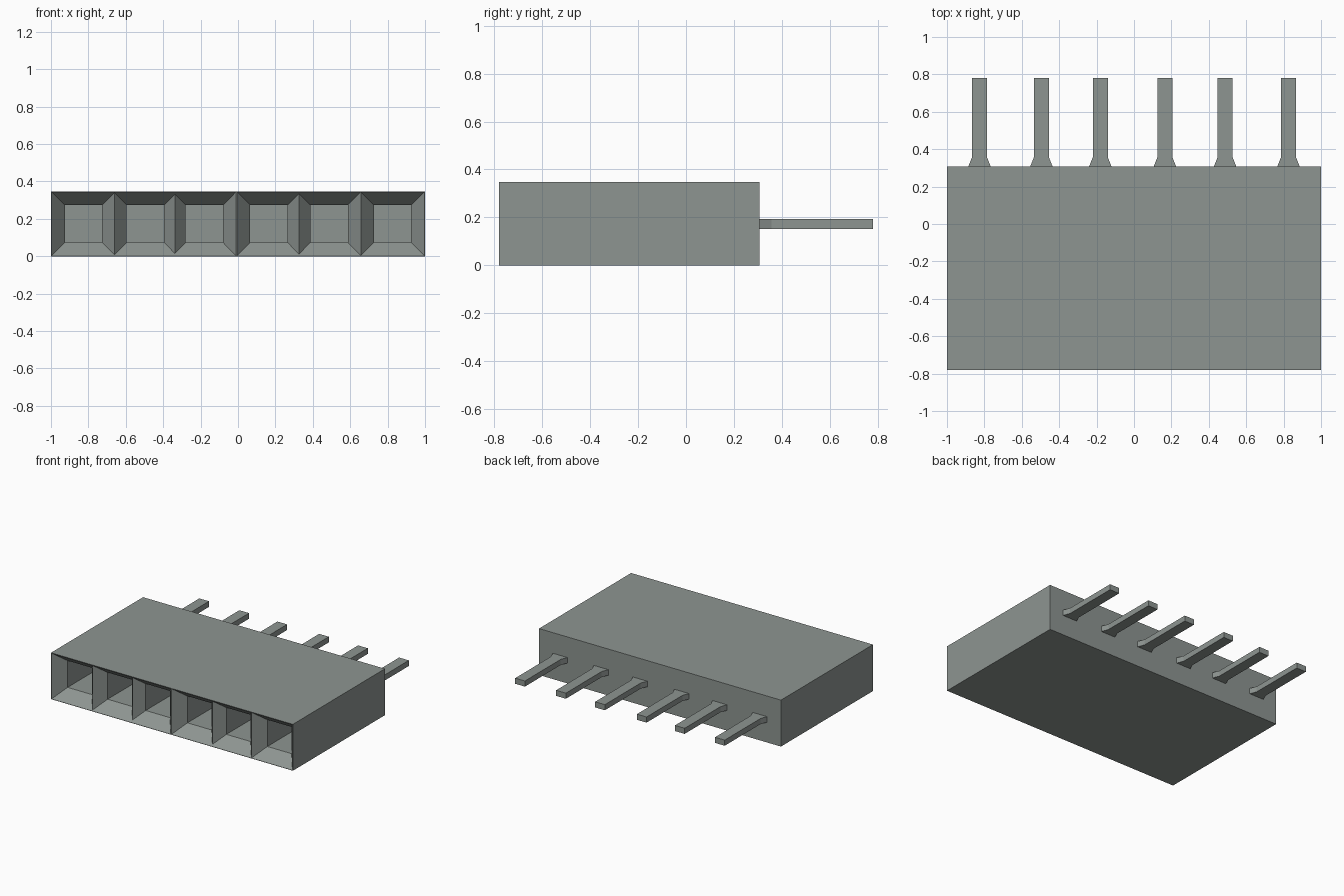
import bpy
import bmesh

cube = bpy.data.objects.get("Cube")
if cube:
    bpy.data.objects.remove(cube, do_unlink=True)

CENTRES = [-0.826, -0.495, -0.18, 0.165, 0.487, 0.826]
FRONT, BACK, TIP, HEIGHT = -0.78, 0.307, 0.78, 0.347

grey = bpy.data.materials.new("plain grey")
grey.use_nodes = True
colour = (0.27, 0.30, 0.285, 1)
grey.diffuse_color = colour
grey.node_tree.nodes["Principled BSDF"].inputs["Base Color"].default_value = colour


def loft(name, x, z, rings):
    """Rectangular sections along y, each given as (y, half width, half height)."""
    bm = bmesh.new()
    loops = []
    for y, w, h in rings:
        corners = ((-w, -h), (w, -h), (w, h), (-w, h))
        loops.append([bm.verts.new((x + dx, y, z + dz)) for dx, dz in corners])
    for a, b in zip(loops, loops[1:]):
        for i in range(4):
            j = (i + 1) % 4
            bm.faces.new((a[i], a[j], b[j], b[i]))
    bm.faces.new(loops[0][::-1])
    bm.faces.new(loops[-1])
    bmesh.ops.recalc_face_normals(bm, faces=bm.faces)
    mesh = bpy.data.meshes.new(name)
    bm.to_mesh(mesh)
    bm.free()
    mesh.materials.append(grey)
    obj = bpy.data.objects.new(name, mesh)
    bpy.context.collection.objects.link(obj)
    return obj


# Housing block
housing = loft("housing", 0, HEIGHT / 2,
               [(FRONT, 1, HEIGHT / 2), (BACK, 1, HEIGHT / 2)])

# Funnel-mouthed sockets cut into the front
for i, x in enumerate(CENTRES):
    cutter = loft(f"socket_cutter_{i + 1}", x, HEIGHT / 2, [
        (FRONT - 0.1, 0.17, 0.171), (FRONT, 0.17, 0.171),
        (FRONT + 0.09, 0.1, 0.1), (BACK - 0.1, 0.1, 0.1)])
    cutter.hide_render = True
    cutter.hide_set(True)
    cut = housing.modifiers.new(f"socket_{i + 1}", "BOOLEAN")
    cut.operation = "DIFFERENCE"
    cut.solver = "EXACT"
    cut.object = cutter

# Bake the cuts and drop the cutters
bpy.context.view_layer.update()
graph = bpy.context.evaluated_depsgraph_get()
cut_mesh = bpy.data.meshes.new_from_object(housing.evaluated_get(graph))
housing.modifiers.clear()
housing.data = cut_mesh
for obj in list(bpy.data.objects):
    if obj.name.startswith("socket_cutter"):
        bpy.data.objects.remove(obj, do_unlink=True)

# Flat pins with flared roots
for i, x in enumerate(CENTRES):
    loft(f"pin_{i + 1}", x, 0.172, [
        (BACK - 0.02, 0.06, 0.021), (BACK, 0.06, 0.021),
        (BACK + 0.05, 0.04, 0.021), (TIP, 0.04, 0.021)])
